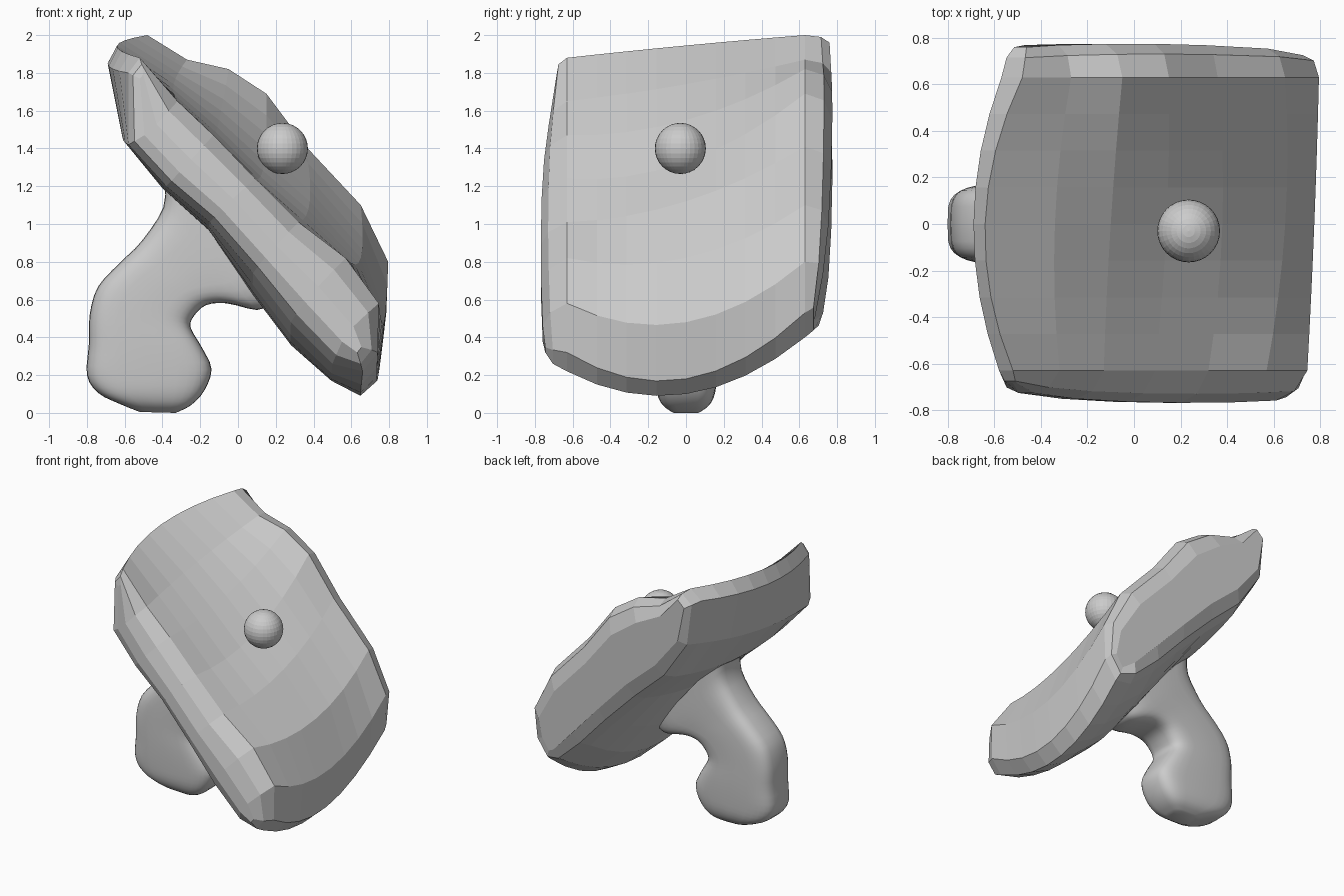
import bpy, bmesh, math
from mathutils import Vector

if "Cube" in bpy.data.objects:
    bpy.data.objects.remove(bpy.data.objects["Cube"])


def loft(name, rings):
    """Skin closed rings of equal length and cap both ends."""
    bm = bmesh.new()
    loops = [[bm.verts.new(p) for p in ring] for ring in rings]
    n = len(loops[0])
    for a, b in zip(loops, loops[1:]):
        for i in range(n):
            bm.faces.new((a[i], a[(i + 1) % n], b[(i + 1) % n], b[i]))
    bm.faces.new(loops[0])
    bm.faces.new(loops[-1])
    bmesh.ops.recalc_face_normals(bm, faces=bm.faces)
    me = bpy.data.meshes.new(name)
    bm.to_mesh(me)
    bm.free()
    ob = bpy.data.objects.new(name, me)
    bpy.context.collection.objects.link(ob)
    return ob


# Slab: (x, z) profiles of upper and lower skin at front, middle and back
upper = [
    [(-.52, 1.88), (-.32, 1.65), (-.13, 1.47), (.09, 1.24), (.32, 1.01), (.57, .82), (.745, .58), (.74, .32)],
    [(-.64, 1.945), (-.34, 1.74), (-.10, 1.55), (.14, 1.33), (.38, 1.12), (.65, .82), (.775, .48), (.74, .18)],
    [(-.48, 2.0), (-.27, 1.87), (-.05, 1.82), (.15, 1.69), (.36, 1.41), (.65, 1.10), (.795, .80), (.785, .53)],
]
lower = [
    [(-.58, 1.80), (-.58, 1.42), (-.38, 1.20), (-.15, 1.01), (.08, .74), (.28, .48), (.50, .26), (.66, .22)],
    [(-.69, 1.85), (-.61, 1.48), (-.40, 1.20), (-.15, .97), (.09, .62), (.29, .36), (.50, .18), (.65, .10)],
    [(-.57, 1.93), (-.54, 1.60), (-.35, 1.30), (-.10, 1.07), (.15, .82), (.36, .59), (.56, .42), (.69, .40)],
]


def blend(keys, s):
    """Quadratic blend of the three profiles, s in -1..1."""
    w = (s * (s - 1) / 2, 1 - s * s, s * (s + 1) / 2)
    return [sum((Vector(k[i]) * f for k, f in zip(keys, w)), Vector((0, 0))) for i in range(8)]


def slab_ring(s, y, top_in=0, low_in=0, taper=(0, 0)):
    """One xz ring; the insets round the sides, the taper pulls in its ends."""
    up, lo = blend(upper, s), blend(lower, s)
    top = [a.lerp(b, top_in) for a, b in zip(up, lo)]
    bot = [b.lerp(a, low_in) for a, b in zip(up, lo)]
    out = []
    for row, order in ((top, range(8)), (bot, reversed(range(8)))):
        for i in order:
            t = i / 7
            p = row[i].lerp(row[3], low_in * .25 * abs(2 * t - 1) ** 3)
            yy = y - math.copysign(1, y) * (taper[0] * (1 - t) ** 4 + taper[1] * t ** 4)
            out.append((p.x, yy, p.y))
    return out


rings = [slab_ring(-1.05, -.775, .48, .27, (.09, .03)), slab_ring(-1.03, -.735, .2, .1, (.06, .03))]
rings += [slab_ring(s, s * .63 + 1e-6) for s in (-1, -.75, -.5, -.25, 0, .25, .5, .75, 1)]
rings += [slab_ring(1.03, .735, .08, .07, (.02, .06)), slab_ring(1.03, .78, .25, .22, (.02, .10))]
loft("tilted_slab", rings)

# Foot: left and right edge of the curved stem in the front view, and half depth
stem = [
    (-.39, 1.26, .18, .58, .175), (-.395, 1.09, .10, .545, .175), (-.51, .91, -.06, .58, .17),
    (-.62, .80, -.17, .57, .17), (-.74, .67, -.235, .51, .17), (-.785, .52, -.25, .45, .17),
    (-.79, .36, -.19, .345, .17), (-.80, .20, -.14, .23, .165), (-.74, .105, -.18, .115, .155),
    (-.62, .045, -.25, .04, .125), (-.52, .005, -.33, .0, .07),
]


def spline(a, b, c, d, t):
    return [.5 * (2 * q + (r - p) * t + (2 * p - 5 * q + 4 * r - u) * t * t
            + (3 * q - p - 3 * r + u) * t ** 3) for p, q, r, u in zip(a, b, c, d)]


path = []
for i in range(len(stem) - 1):
    ctrl = [stem[max(0, min(len(stem) - 1, i + k))] for k in (-1, 0, 1, 2)]
    path += [spline(*ctrl, j / 3) for j in range(3)]
path.append(stem[-1])

rings = []
for lx, lz, rx, rz, d in path:
    ring = []
    for k in range(32):
        a = math.tau * k / 32
        c, s = math.cos(a), math.sin(a)
        f = .5 + .5 * math.copysign(abs(c) ** .5, c)
        y = d * math.copysign(abs(s) ** .5, s)
        ring.append((lx + (rx - lx) * f, y, max(0, lz + (rz - lz) * f)))
    rings.append(ring)
foot = loft("curved_foot", rings)

# Ball resting on the slope
bpy.ops.mesh.primitive_uv_sphere_add(segments=32, ring_count=16, radius=.135, location=(.235, -.03, 1.4))
bpy.context.object.name = "ball"

# Smooth shading for the foot; slab and ball stay faceted
bpy.ops.object.select_all(action='DESELECT')
foot.select_set(True)
bpy.context.view_layer.objects.active = foot
bpy.ops.object.shade_smooth_by_angle(angle=math.radians(40))
